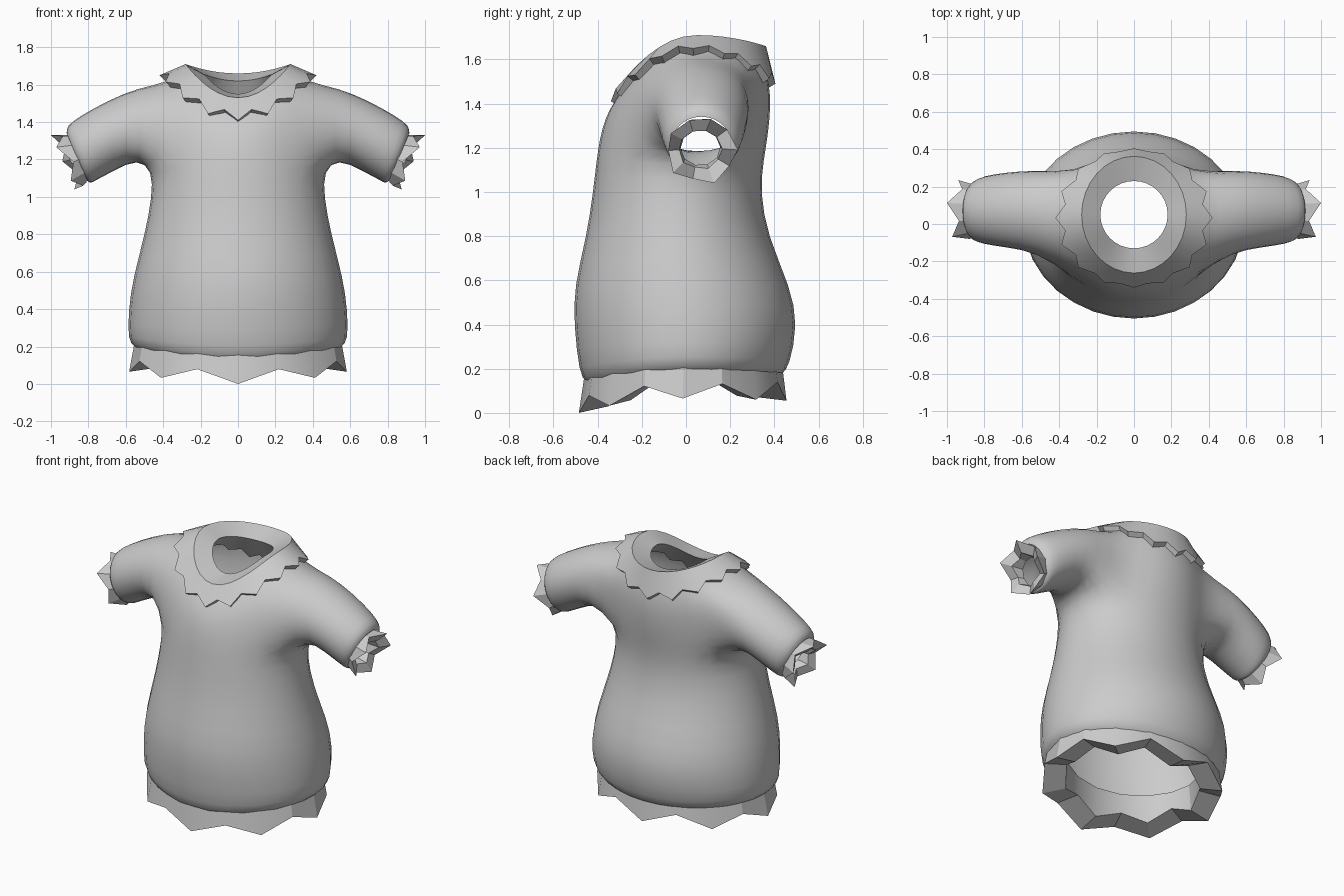
import bpy
import bmesh
from math import sin, cos, pi, radians
from mathutils import Vector

cube = bpy.data.objects.get("Cube")
if cube:
    bpy.data.objects.remove(cube, do_unlink=True)

COLOUR = (0.6, 0.6, 0.6, 1.0)
cloth = bpy.data.materials.new("grey_cloth")
cloth.use_nodes = True
cloth.diffuse_color = COLOUR
cloth.node_tree.nodes["Principled BSDF"].inputs["Base Color"].default_value = COLOUR


def oval(n, hx, yf, yb, zf, zs, zb):
    """Ring around z, starting at the front; heights differ at front, sides and back."""
    points = []
    for i in range(n):
        a = -pi / 2 + 2 * pi * i / n
        s = sin(a)
        z = zs + ((zf if s < 0 else zb) - zs) * s * s
        points.append(Vector((hx * cos(a), (yf + yb) / 2 + (yb - yf) / 2 * s, z)))
    return points


def sleeve_ring(n, xt, zt, xb, zb, yc, ry, turn=0):
    """Tilted ring around the arm, starting at its lowest point plus a turn in degrees."""
    top, low = Vector((xt, yc, zt)), Vector((xb, yc, zb))
    points = []
    for i in range(n):
        a = radians(turn - 90) + 2 * pi * i / n
        points.append((top + low) / 2 + (top - low) / 2 * sin(a) + Vector((0, ry * cos(a), 0)))
    return points


def zigzag(tips, valleys):
    return [t if i % 2 == 0 else v for i, (t, v) in enumerate(zip(tips, valleys))]


def add_ring(bm, points):
    return [bm.verts.new(p) for p in points]


def bridge(bm, a, b, flip=False):
    n = len(a)
    for i in range(n):
        j = (i + 1) % n
        quad = [a[i], a[j], b[j], b[i]]
        bm.faces.new(quad[::-1] if flip else quad)


def finish(name, bm, angle, subdivide=0, mirror=False):
    mesh = bpy.data.meshes.new(name)
    bm.to_mesh(mesh)
    bm.free()
    mesh.materials.append(cloth)
    obj = bpy.data.objects.new(name, mesh)
    bpy.context.collection.objects.link(obj)
    if subdivide:
        mod = obj.modifiers.new("subdivide", 'SUBSURF')
        mod.levels = mod.render_levels = subdivide
    if mirror:
        obj.modifiers.new("mirror", 'MIRROR')
    bpy.ops.object.select_all(action='DESELECT')
    obj.select_set(True)
    bpy.context.view_layer.objects.active = obj
    bpy.ops.object.convert(target='MESH')
    bpy.ops.object.shade_smooth_by_angle(angle=radians(angle))


def band(name, rings, angle, mirror=False):
    """Thick trim: rings run over the outside, then back along the inside, and close."""
    bm = bmesh.new()
    rows = [add_ring(bm, r) for r in rings]
    for a, b in zip(rows, rows[1:] + rows[:1]):
        bridge(bm, a, b)
    finish(name, bm, angle, mirror=mirror)


# Shirt body: thin torso from hem to neck, with an armhole left open on each side
N = 16
TORSO = [
    (.565, -.465, .45, .14, .20, .18),
    (.605, -.495, .48, .17, .23, .21),
    (.60, -.52, .52, .40, .40, .40),
    (.575, -.52, .485, .57, .57, .57),
    (.51, -.46, .38, .80, .80, .80),
    (.472, -.43, .345, 1.0, 1.0, 1.0),
    (.468, -.415, .36, 1.14, 1.14, 1.14),
    (.455, -.40, .38, 1.24, 1.28, 1.25),
    (.435, -.375, .393, 1.33, 1.44, 1.38),
    (.40, -.335, .388, 1.40, 1.615, 1.48),
    (.275, -.25, .35, 1.51, 1.69, 1.64),
]
HOLE_LOW, HOLE_TOP = 6, 9
bm = bmesh.new()
torso = [add_ring(bm, oval(N, *spec)) for spec in TORSO]
for row in range(len(torso) - 1):
    for i in range(N):
        in_hole = HOLE_LOW <= row < HOLE_TOP and (2 <= i < 6 or 10 <= i < 14)
        if not in_hole:
            j = (i + 1) % N
            bm.faces.new((torso[row][i], torso[row][j], torso[row + 1][j], torso[row + 1][i]))

# Sleeves grown from the armholes
SLEEVE = [
    (.53, 1.59, .535, 1.20, .07, .225),
    (.69, 1.525, .66, 1.135, .075, .208),
    (.85, 1.435, .765, 1.08, .075, .188),
    (.918, 1.385, .787, 1.065, .07, .165),
    (.918, 1.345, .808, 1.085, .07, .14),
]
path = [(HOLE_LOW, i) for i in range(2, 7)]
path += [(r, 6) for r in range(HOLE_LOW + 1, HOLE_TOP)]
path += [(HOLE_TOP, i) for i in range(6, 1, -1)]
path += [(r, 2) for r in range(HOLE_TOP - 1, HOLE_LOW, -1)]
for side in (1, -1):
    previous = [torso[r][(side * i) % N] for r, i in path]
    count = len(path)
    for spec in SLEEVE:
        points = sleeve_ring(count, *spec)
        # the path begins two steps before the lowest point
        points = [points[(k - 2) % count] for k in range(count)]
        ring = add_ring(bm, [Vector((side * p.x, p.y, p.z)) for p in points])
        bridge(bm, previous, ring, flip=side < 0)
        previous = ring
finish("shirt_body", bm, 50, subdivide=1)

# Ragged hem
band("ragged_hem", [
    zigzag(oval(N, .582, -.485, .455, 0, .065, .055),
           oval(N, .57, -.475, .45, .07, .13, .14)),
    oval(N, .55, -.455, .435, .20, .24, .22),
    oval(N, .43, -.34, .32, .22, .25, .23),
    zigzag(oval(N, .445, -.35, .33, .03, .085, .07),
           oval(N, .435, -.34, .32, .09, .145, .15)),
], 25)

# Ragged collar: pointed edge, raised lip, inner band and pointed lining
C = 32
band("ragged_collar", [
    zigzag(oval(C, .42, -.34, .405, 1.41, 1.65, 1.49),
           oval(C, .375, -.325, .395, 1.46, 1.668, 1.535)),
    oval(C, .28, -.262, .362, 1.53, 1.71, 1.66),
    oval(C, .18, -.13, .23, 1.55, 1.655, 1.62),
    zigzag(oval(C, .33, -.25, .32, 1.36, 1.56, 1.44),
           oval(C, .29, -.235, .31, 1.41, 1.58, 1.485)),
], 30)

# Ragged cuffs
K, TURN = 10, 21
band("ragged_cuffs", [
    sleeve_ring(K, .89, 1.335, .80, 1.085, .07, .138, TURN),
    zigzag(sleeve_ring(K, 1.002, 1.335, .87, 1.03, .07, .165, TURN),
           sleeve_ring(K, .94, 1.335, .825, 1.055, .07, .15, TURN)),
    zigzag(sleeve_ring(K, .945, 1.28, .855, 1.10, .065, .10, TURN),
           sleeve_ring(K, .905, 1.28, .825, 1.11, .065, .095, TURN)),
    sleeve_ring(K, .86, 1.28, .79, 1.12, .065, .09, TURN),
], 25, mirror=True)
